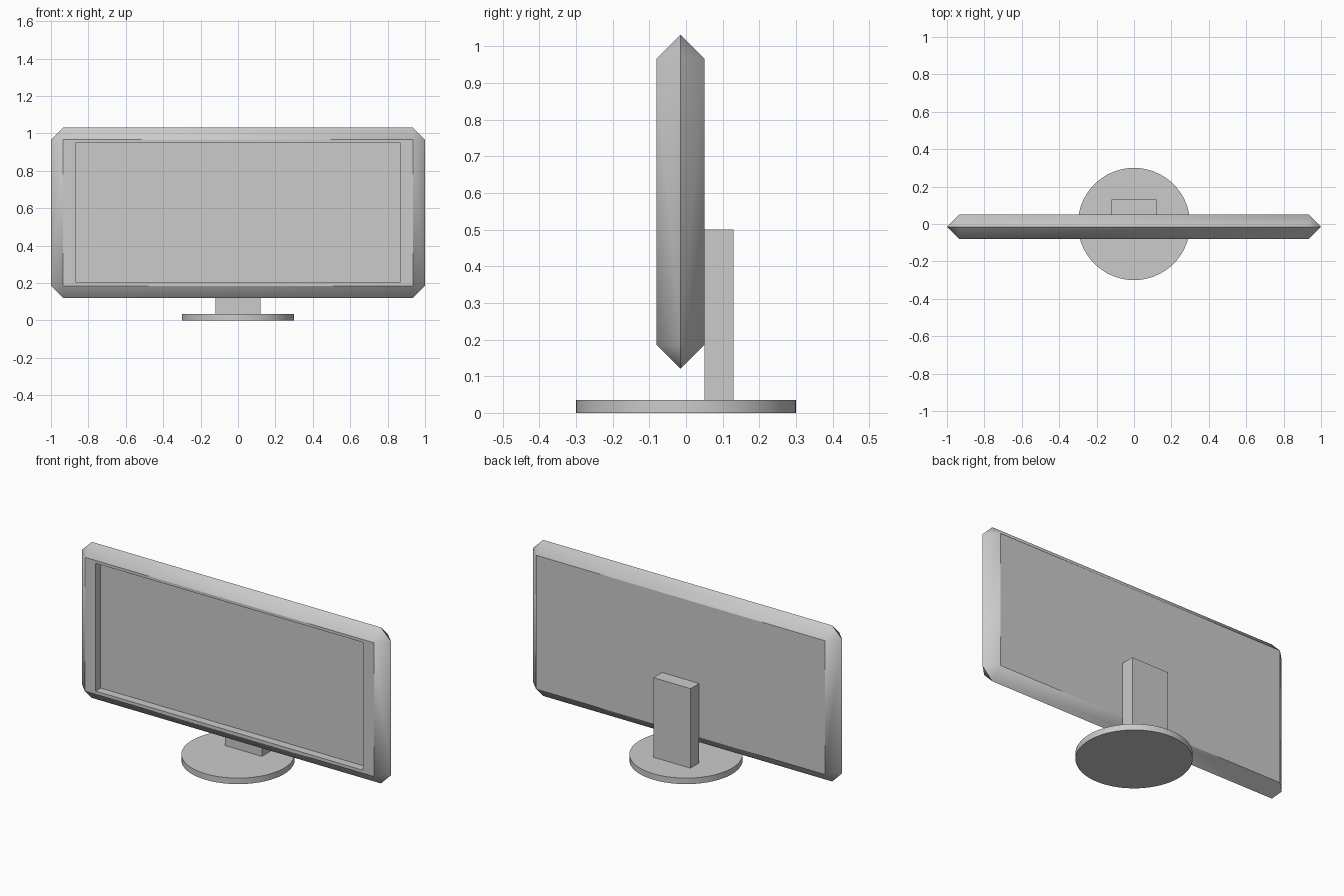
import bpy, bmesh, math

if "Cube" in bpy.data.objects:
    bpy.data.objects.remove(bpy.data.objects["Cube"])


def finish(name, bm, smooth=None):
    bmesh.ops.recalc_face_normals(bm, faces=bm.faces)
    mesh = bpy.data.meshes.new(name)
    bm.to_mesh(mesh)
    bm.free()
    obj = bpy.data.objects.new(name, mesh)
    bpy.context.collection.objects.link(obj)
    if smooth:
        bpy.ops.object.select_all(action='DESELECT')
        obj.select_set(True)
        bpy.context.view_layer.objects.active = obj
        bpy.ops.object.shade_smooth_by_angle(angle=math.radians(smooth))
    return obj


# Screen housing: slab whose edges are chamfered right to the middle of its depth
HX, HY, HZ, CH = 1.0, 0.065, 0.456, 0.065
CY, CZ = -0.015, 0.576
bm = bmesh.new()
for sx in (-1, 1):
    for sz in (-1, 1):
        x, z = sx * (HX - CH), sz * (HZ - CH)
        for px, py, pz in ((x, -HY, z), (x, HY, z), (sx * HX, 0, z), (x, 0, sz * HZ)):
            bm.verts.new((px, py + CY, pz + CZ))
bmesh.ops.convex_hull(bm, input=bm.verts)
bmesh.ops.dissolve_limit(bm, angle_limit=math.radians(2), verts=bm.verts, edges=bm.edges)
bmesh.ops.recalc_face_normals(bm, faces=bm.faces)

# Recessed display: front face inset to the opening, then pushed back
front = min(bm.faces, key=lambda f: f.calc_center_median().y)
for y in (-0.08, -0.033):
    bmesh.ops.inset_individual(bm, faces=[front], thickness=0.01)
    for v in front.verts:
        v.co = (math.copysign(0.865, v.co.x), y, 0.95 if v.co.z > CZ else 0.203)
finish("screen_housing", bm, 40)

# Upright neck behind the screen
bm = bmesh.new()
bmesh.ops.create_cube(bm, size=1)
for v in bm.verts:
    v.co = (v.co.x * 0.24, v.co.y * 0.08 + 0.09, v.co.z * 0.465 + 0.2675)
finish("stand_neck", bm)

# Round base
bm = bmesh.new()
bmesh.ops.create_cone(bm, cap_ends=True, segments=64, radius1=0.3, radius2=0.3, depth=0.035)
bmesh.ops.translate(bm, verts=bm.verts, vec=(0, 0, 0.0175))
finish("stand_base", bm, 30)
